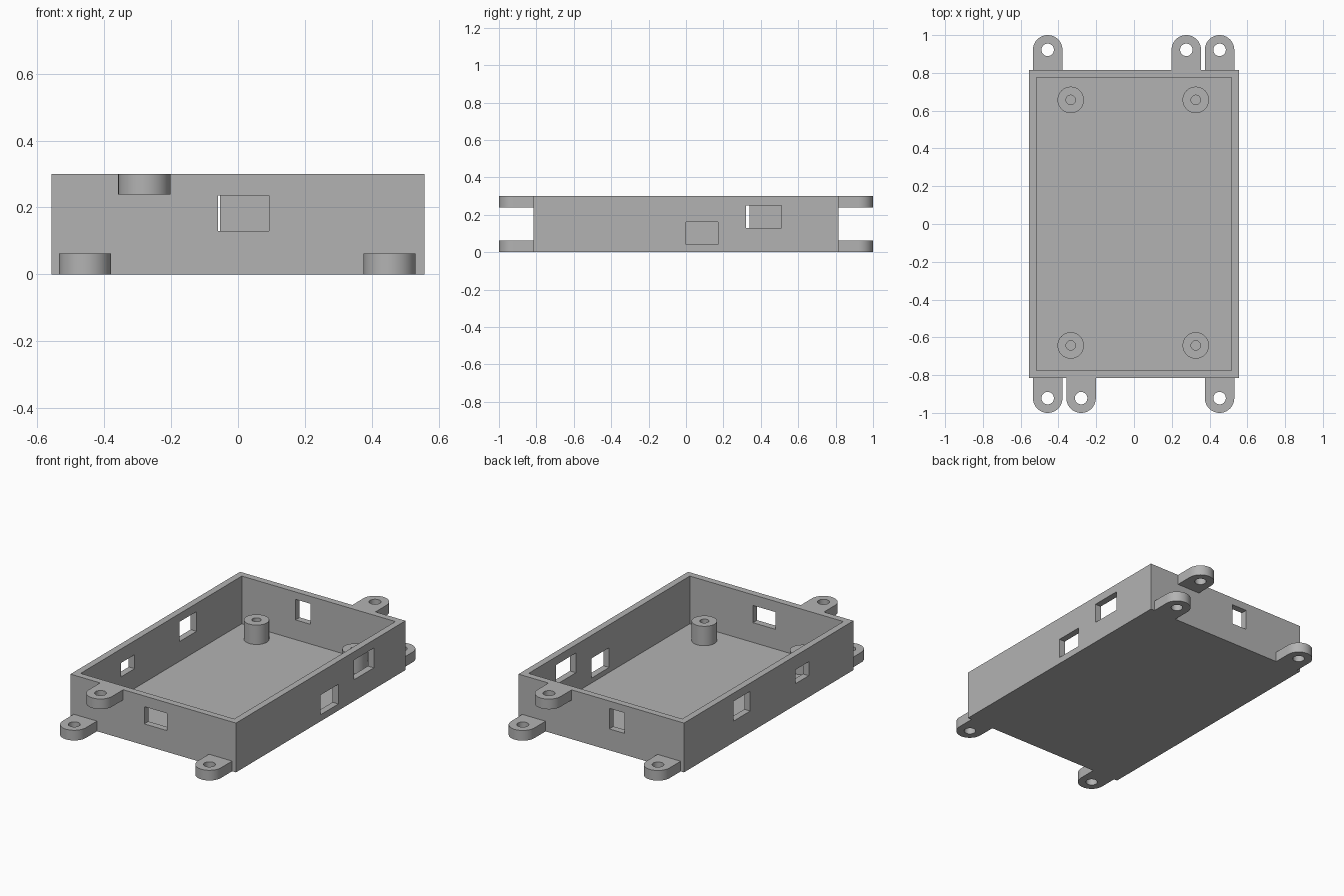
import bpy
import bmesh
import math
from mathutils import Matrix, Vector

cube = bpy.data.objects.get("Cube")
if cube:
    bpy.data.objects.remove(cube, do_unlink=True)

grey = bpy.data.materials.new("plain grey")
grey.use_nodes = True
COLOUR = (0.45, 0.45, 0.45, 1)
grey.diffuse_color = COLOUR
grey.node_tree.nodes["Principled BSDF"].inputs["Base Color"].default_value = COLOUR

HX, HY, HEIGHT = 0.557, 0.815, 0.30      # case half sizes and height
WALL, FLOOR = 0.04, 0.01
TAB_R, TAB_H, HOLE_R = 0.078, 0.062, 0.033


def make_object(name, bm):
    mesh = bpy.data.meshes.new(name)
    bmesh.ops.recalc_face_normals(bm, faces=bm.faces)
    bm.to_mesh(mesh)
    bm.free()
    mesh.materials.append(grey)
    obj = bpy.data.objects.new(name, mesh)
    bpy.context.collection.objects.link(obj)
    return obj


def box(name, low, high):
    low, high = Vector(low), Vector(high)
    bm = bmesh.new()
    place = Matrix.Translation((low + high) / 2) @ Matrix.Diagonal((*(high - low), 1))
    bmesh.ops.create_cube(bm, size=1, matrix=place)
    return make_object(name, bm)


def cylinder(name, x, y, z0, z1, radius):
    bm = bmesh.new()
    bmesh.ops.create_cone(bm, cap_ends=True, segments=48, radius1=radius, radius2=radius,
                          depth=z1 - z0, matrix=Matrix.Translation((x, y, (z0 + z1) / 2)))
    return make_object(name, bm)


def activate(obj):
    bpy.ops.object.select_all(action='DESELECT')
    obj.select_set(True)
    bpy.context.view_layer.objects.active = obj


def cut(obj, cutter):
    activate(obj)
    mod = obj.modifiers.new("cut", 'BOOLEAN')
    mod.operation, mod.solver, mod.object = 'DIFFERENCE', 'EXACT', cutter
    bpy.ops.object.modifier_apply(modifier=mod.name)
    bpy.data.objects.remove(cutter, do_unlink=True)


def smooth(obj):
    activate(obj)
    bpy.ops.object.shade_smooth_by_angle(angle=math.radians(30))


# Open tray with thin floor
case = box("case", (-HX, -HY, 0), (HX, HY, HEIGHT))
cut(case, box("cavity", (WALL - HX, WALL - HY, FLOOR), (HX - WALL, HY - WALL, 1)))

# Windows in the side walls: side, y range, z range
for side, y0, y1, z0, z1 in ((1, 0, 0.17, 0.04, 0.16), (1, 0.32, 0.51, 0.13, 0.25),
                             (-1, 0.178, 0.34, 0.13, 0.25), (-1, -0.385, -0.255, 0.13, 0.215)):
    mid = side * (HX - WALL / 2)
    cut(case, box("window", (mid - WALL, y0, z0), (mid + WALL, y1, z1)))

# Windows in the front and back walls: side, x range, z range
for side, x0, x1, z0, z1 in ((-1, -0.06, 0.092, 0.13, 0.235), (1, -0.155, -0.054, 0.13, 0.255)):
    mid = side * (HY - WALL / 2)
    cut(case, box("window", (x0, mid - WALL, z0), (x1, mid + WALL, z1)))


# Rounded mounting tabs with a screw hole
def mounting_tab(name, x, side, z0):
    centre = 1 - TAB_R
    outline = [(x - TAB_R, HY), (x + TAB_R, HY)]
    for i in range(25):
        a = math.pi * i / 24
        outline.append((x + TAB_R * math.cos(a), centre + TAB_R * math.sin(a)))
    bm = bmesh.new()
    face = bm.faces.new([bm.verts.new((px, side * py, z0)) for px, py in outline])
    ext = bmesh.ops.extrude_face_region(bm, geom=[face])
    verts = [v for v in ext["geom"] if isinstance(v, bmesh.types.BMVert)]
    bmesh.ops.translate(bm, vec=(0, 0, TAB_H), verts=verts)
    tab = make_object(name, bm)
    cut(tab, cylinder("hole", x, side * centre, z0 - 0.1, z0 + 0.2, HOLE_R))
    smooth(tab)


for label, side, upper_x in (("front", -1, -0.28), ("back", 1, 0.277)):
    mounting_tab(label + "_lower_tab_right", -0.457, side, 0)
    mounting_tab(label + "_lower_tab_left", 0.453, side, 0)
    mounting_tab(label + "_upper_tab", upper_x, side, HEIGHT - TAB_H)

# Standoff posts with screw holes
for end, y in (("front", -0.643), ("back", 0.657)):
    for hand, x in (("right", -0.335), ("left", 0.327)):
        post = cylinder(f"{end}_post_{hand}", x, y, FLOOR, 0.128, 0.07)
        cut(post, cylinder("hole", x, y, FLOOR - 0.1, 0.2, 0.025))
        smooth(post)
